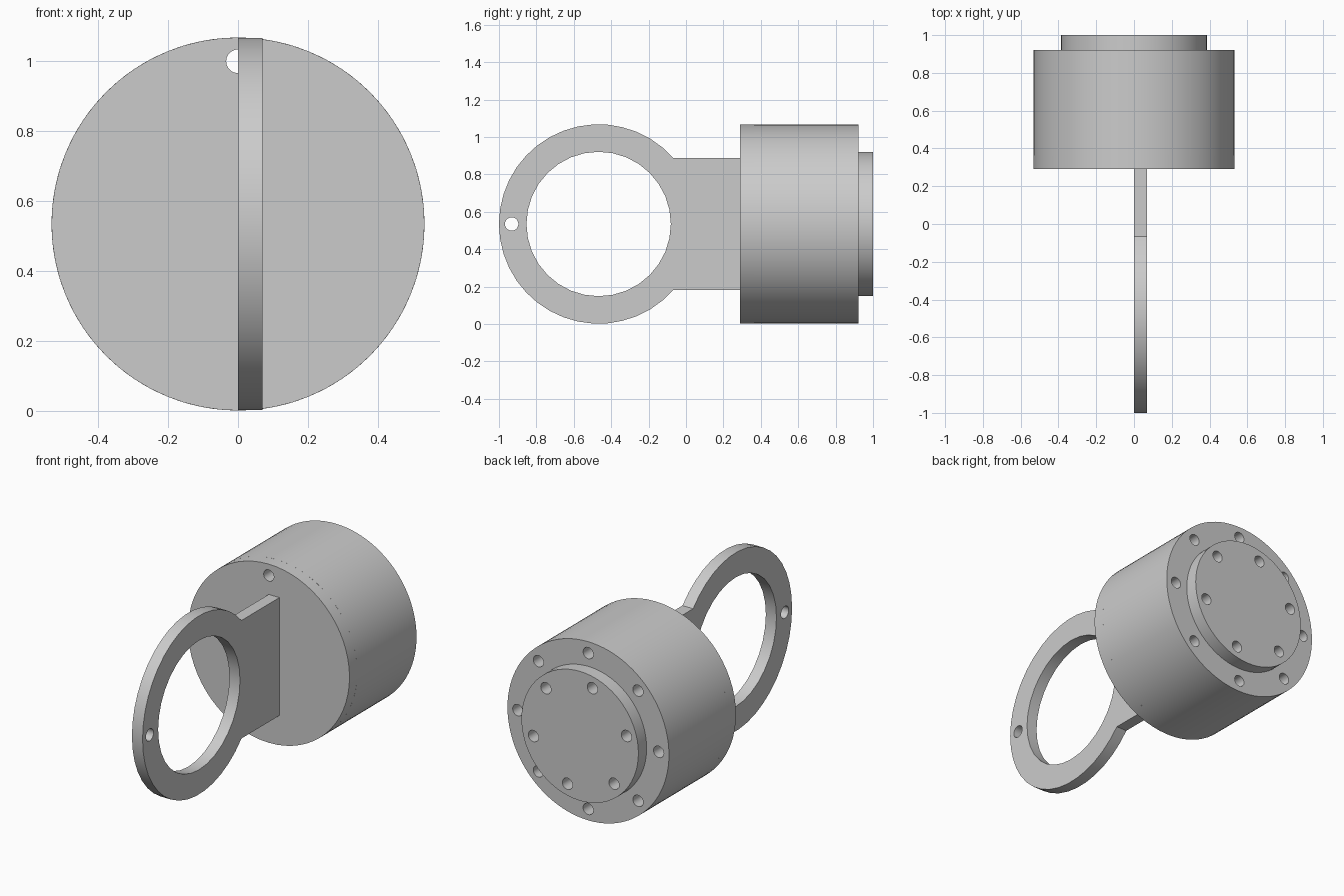
import bpy, bmesh, math

if "Cube" in bpy.data.objects:
    bpy.data.objects.remove(bpy.data.objects["Cube"])

R, ZC = 0.533, 0.535          # outer radius and axis height
HOLE = 0.034

grey = bpy.data.materials.new("plain grey")
grey.diffuse_color = (0.6, 0.6, 0.6, 1)
grey.use_nodes = True
grey.node_tree.nodes["Principled BSDF"].inputs["Base Color"].default_value = grey.diffuse_color


def circle(r, n, cu=0.0, cv=0.0):
    return [(cu + r * math.cos(2 * math.pi * i / n),
             cv + r * math.sin(2 * math.pi * i / n)) for i in range(n)]


def bolt_holes(count, radius, start):
    """Ring of small round outlines."""
    angles = [math.radians(start + 360 * i / count) for i in range(count)]
    return [circle(HOLE, 20, radius * math.cos(a), radius * math.sin(a)) for a in angles]


def plate(name, outlines, lo, hi, axis):
    """Fill outlines (later ones are holes) and extrude along axis from lo to hi."""
    cu = bpy.data.curves.new(name + "_profile", 'CURVE')
    cu.dimensions, cu.fill_mode = '2D', 'BOTH'
    cu.extrude = (hi - lo) / 2
    for pts in outlines:
        sp = cu.splines.new('POLY')
        sp.points.add(len(pts) - 1)
        for p, (u, v) in zip(sp.points, pts):
            p.co = (u, v, 0, 1)
        sp.use_cyclic_u = True
    tmp = bpy.data.objects.new(name + "_tmp", cu)
    bpy.context.collection.objects.link(tmp)
    dg = bpy.context.evaluated_depsgraph_get()
    me = bpy.data.meshes.new_from_object(tmp.evaluated_get(dg))
    bpy.data.objects.remove(tmp)
    bpy.data.curves.remove(cu)

    bm = bmesh.new()
    bm.from_mesh(me)
    mid = (lo + hi) / 2
    for v in bm.verts:
        a, b, w = v.co
        v.co = (a, mid + w, b + ZC) if axis == 'Y' else (mid + w, a, b + ZC)
    bmesh.ops.remove_doubles(bm, verts=bm.verts, dist=1e-5)
    bmesh.ops.recalc_face_normals(bm, faces=bm.faces)
    bm.to_mesh(me)
    bm.free()
    me.name = name
    me.materials.clear()
    me.materials.append(grey)
    ob = bpy.data.objects.new(name, me)
    bpy.context.collection.objects.link(ob)
    bpy.ops.object.select_all(action='DESELECT')
    ob.select_set(True)
    bpy.context.view_layer.objects.active = ob
    bpy.ops.object.shade_smooth_by_angle(angle=math.radians(30))
    return ob


# Front flange with its single through hole
plate("front_flange", [circle(R, 64), circle(HOLE, 20, 0, 0.465)], 0.29, 0.363, 'Y')

# Main drum with eight bolt holes, closed in front by the flange
plate("drum", [circle(R, 96)] + bolt_holes(8, 0.465, 90), 0.363, 0.922, 'Y')

# Rear cap with six bolt holes
plate("rear_cap", [circle(0.386, 64)] + bolt_holes(6, 0.318, 45), 0.922, 1.0, 'Y')

# Ring handle: open arc joined to a straight tab, with eye and pin hole
CY, TAB, N = -0.467, 0.352, 32
a0 = math.asin(TAB / R)
arc = [a0 + (2 * math.pi - 2 * a0) * i / N for i in range(N + 1)]
outline = [(CY + R * math.cos(a), R * math.sin(a)) for a in arc]
outline += [(0.29, -TAB), (0.29, TAB)]
plate("ring_handle", [outline, circle(0.386, 32, CY, 0), circle(0.036, 20, -0.932, 0)],
      0.0, 0.07, 'X')
